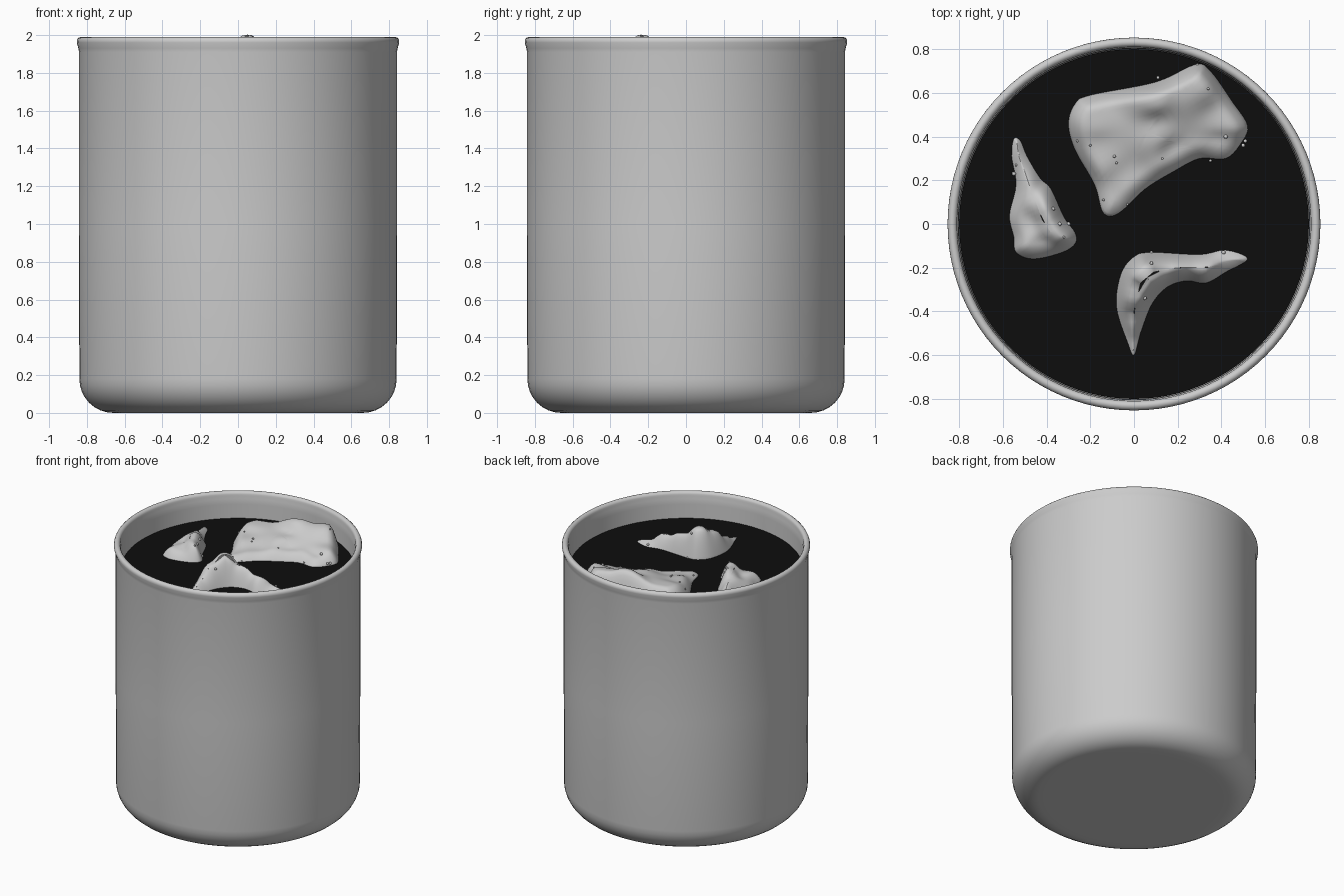
import bpy, bmesh, math, random
from mathutils import Vector
from mathutils.geometry import intersect_point_line

if "Cube" in bpy.data.objects:
    bpy.data.objects.remove(bpy.data.objects["Cube"])

random.seed(4)
WATER = 1.795


def add_object(name, bm, angle=60):
    bmesh.ops.recalc_face_normals(bm, faces=bm.faces)
    me = bpy.data.meshes.new(name)
    bm.to_mesh(me)
    bm.free()
    ob = bpy.data.objects.new(name, me)
    bpy.context.collection.objects.link(ob)
    bpy.ops.object.select_all(action='DESELECT')
    ob.select_set(True)
    bpy.context.view_layer.objects.active = ob
    bpy.ops.object.shade_smooth_by_angle(angle=math.radians(angle))
    return ob


def lathe(name, profile, steps=96):
    bm = bmesh.new()
    vs = [bm.verts.new((r, 0, z)) for r, z in profile]
    es = [bm.edges.new(p) for p in zip(vs, vs[1:])]
    bmesh.ops.spin(bm, geom=vs + es, cent=(0, 0, 0), axis=(0, 0, 1),
                   angle=2 * math.pi, steps=steps)
    bmesh.ops.remove_doubles(bm, verts=bm.verts, dist=1e-5)
    return add_object(name, bm)


def arc(cx, cz, rx, rz, a0, a1, n=8):
    return [(cx + rx * math.cos(math.radians(a0 + (a1 - a0) * i / n)),
             cz + rz * math.sin(math.radians(a0 + (a1 - a0) * i / n)))
            for i in range(n + 1)]


# Tumbler: rounded base, straight wall, flared rim, hollow inside
outer = [(0, 0.005), (0.3, 0.003), (0.6, 0)] + arc(0.66, 0.18, 0.18, 0.18, -90, 0)
rim = [(0.842, 1.0), (0.842, 1.91), (0.845, 1.93)] + arc(0.832, 1.965, 0.022, 0.025, -10, 190)
inner = [(0.805, 1.94), (0.803, 1.9), (0.803, 0.26)] + arc(0.67, 0.24, 0.133, 0.14, 0, -90) + [(0, 0.1)]
lathe("tumbler", outer + rim + inner)

# Dark drink filling the tumbler
drink = lathe("drink", [(0, 0.11), (0.65, 0.11)] + arc(0.665, 0.24, 0.133, 0.13, -90, 0)
              + [(0.801, WATER), (0, WATER)])
dark = bpy.data.materials.new("dark_drink")
dark.diffuse_color = (0.004, 0.004, 0.004, 1)
dark.use_nodes = True
dark.node_tree.nodes["Principled BSDF"].inputs["Base Color"].default_value = dark.diffuse_color
drink.data.materials.append(dark)


# Ice helpers: waterline outline, controlled surface heights, submerged skirt
def smooth_loop(pts, n=5):
    out, m = [], len(pts)
    for i in range(m):
        p0, p1, p2, p3 = (Vector(pts[(i + k) % m]) for k in (-1, 0, 1, 2))
        for j in range(n):
            t = j / n
            out.append(0.5 * (2 * p1 + (p2 - p0) * t + (2 * p0 - 5 * p1 + 4 * p2 - p3) * t * t
                              + (3 * p1 - p0 - 3 * p2 + p3) * t ** 3))
    return out


def nearest(p, path, closed=False):
    if len(path) == 1:
        return path[0]
    best = None
    for a, b in zip(path, path[1:] + (path[:1] if closed else [])):
        q, t = intersect_point_line(p, a, b)
        q = a.lerp(b, min(1, max(0, t))).to_2d()
        if best is None or (q - p).length < (best - p).length:
            best = q
    return best


def height(p, loop, peaks, w):
    top = total = 0
    for x, y, z in peaks:
        k = 1 / ((p - Vector((x, y))).length_squared + 0.0008) ** 1.5
        top += k * z
        total += k
    d = (nearest(p, loop, True) - p).length
    u = min(1, d / w)
    return WATER + (top / total - WATER) * (1 - (1 - u) ** 2)


def ice(name, outline, peaks, spine, w, rings=14):
    loop = smooth_loop(outline)
    path = [Vector(s) for s in spine]
    mid = sum(loop, Vector((0, 0))) / len(loop)
    bm = bmesh.new()
    rows = []
    for depth, scale in ((0.4, 0.7), (0.3, 0.95), (0.1, 1.0)):
        rows.append([bm.verts.new((*(mid + (p - mid) * scale), WATER - depth)) for p in loop])
    for i in range(rings + 1):
        t = (i / rings) ** 1.3
        pts = [p.lerp(nearest(p, path), t) for p in loop]
        rows.append([bm.verts.new((*p, height(p, loop, peaks, w))) for p in pts])
    bm.faces.new(rows[0])
    n = len(loop)
    for a, b in zip(rows, rows[1:]):
        for i in range(n):
            bm.faces.new((a[i], a[(i + 1) % n], b[(i + 1) % n], b[i]))
    bmesh.ops.remove_doubles(bm, verts=bm.verts, dist=0.002)
    add_object(name, bm)
    return loop, peaks, w


# Three melting ice chunks
large = ice("large_ice",
            [(-.30, .46), (-.27, .55), (-.2, .59), (.1, .65), (.28, .73), (.35, .70), (.45, .56),
             (.52, .45), (.49, .37), (.42, .30), (.30, .30), (.18, .24), (.05, .16), (-.07, .05),
             (-.14, .05), (-.18, .18), (-.27, .34)],
            [(-.12, .12, 1.83), (-.17, .3, 1.87), (-.18, .5, 1.90), (.1, .58, 1.97), (.28, .65, 1.95),
             (.42, .48, 1.88), (.1, .42, 1.90), (.0, .2, 1.84), (.2, .32, 1.85), (.4, .35, 1.84)],
            [(.06, .42)], .07)
small = ice("small_ice",
            [(-.55, .39), (-.52, .38), (-.49, .31), (-.43, .21), (-.38, .16), (-.32, .03), (-.27, -.04),
             (-.27, -.09), (-.33, -.13), (-.46, -.16), (-.54, -.13), (-.55, -.06), (-.57, .04),
             (-.54, .18), (-.56, .31)],
            [(-.39, .07, 1.925), (-.36, -.02, 1.91), (-.45, .18, 1.88), (-.5, .28, 1.84),
             (-.5, 0, 1.85), (-.42, -.11, 1.85)],
            [(-.53, .33), (-.48, .18), (-.42, .02), (-.38, -.04)], .07)
corner = ice("corner_ice",
             [(-.08, -.38), (-.06, -.23), (0, -.15), (.08, -.13), (.3, -.14), (.42, -.12), (.52, -.16),
              (.42, -.22), (.33, -.27), (.24, -.26), (.15, -.29), (.08, -.37), (.03, -.5), (0, -.6),
              (-.03, -.54)],
             [(.05, -.24, 2.005), (0, -.31, 1.95), (0, -.45, 1.87), (0, -.55, 1.83), (.17, -.2, 1.93),
              (.3, -.2, 1.89), (.45, -.17, 1.83)],
             [(0, -.54), (.0, -.4), (.03, -.27), (.09, -.22), (.2, -.2), (.33, -.2), (.46, -.17)], .07)

# Tiny bubbles clinging to the ice
groups = [(large, [(-.26, .38), (-.2, .36), (-.09, .31), (-.08, .28), (.13, .3), (.35, .29), (.42, .4),
                   (.5, .36), (.51, .38), (.34, .62), (.11, .67), (.29, .73), (-.14, .11), (-.03, .09)]),
          (small, [(-.54, .27), (-.55, .23), (-.3, 0), (-.34, 0), (-.37, .07), (-.32, -.06)]),
          (corner, [(.08, -.13), (.08, -.18), (.05, -.34), (.41, -.13)])]
bm = bmesh.new()
for (loop, peaks, w), spots in groups:
    for s in spots:
        r = random.uniform(.005, .01)
        z = height(Vector(s), loop, peaks, w)
        ret = bmesh.ops.create_uvsphere(bm, u_segments=12, v_segments=8, radius=r)
        bmesh.ops.translate(bm, verts=ret["verts"], vec=(*s, z + r * .4))
add_object("bubbles", bm)
